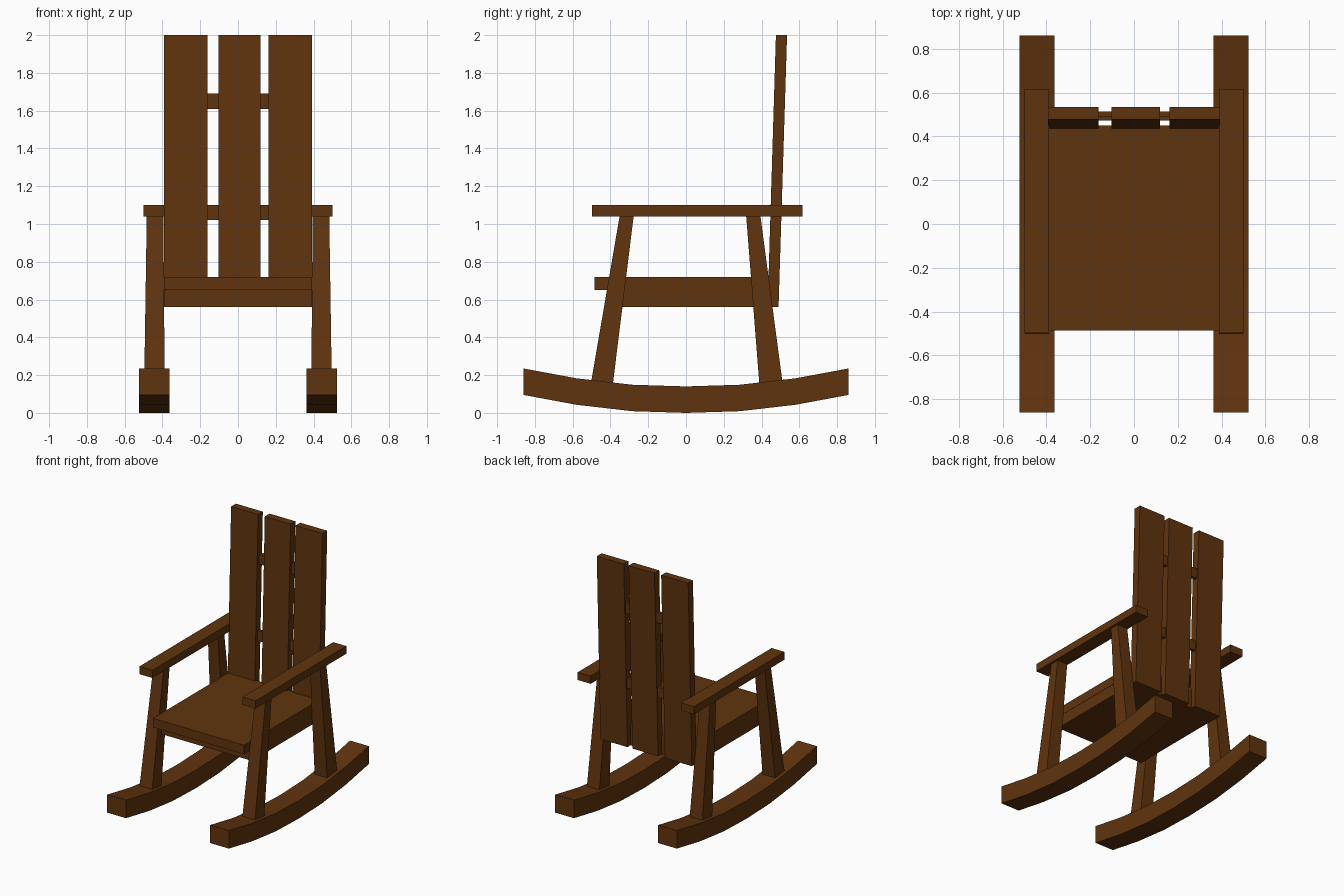
import bpy, bmesh

if "Cube" in bpy.data.objects:
    bpy.data.objects.remove(bpy.data.objects["Cube"])

wood = bpy.data.materials.new("brown wood")
wood.diffuse_color = (0.117, 0.034, 0.0044, 1)
wood.use_nodes = True
wood.node_tree.nodes["Principled BSDF"].inputs["Base Color"].default_value = wood.diffuse_color


def finish(name, bm):
    bmesh.ops.recalc_face_normals(bm, faces=bm.faces)
    me = bpy.data.meshes.new(name)
    bm.to_mesh(me)
    bm.free()
    me.materials.append(wood)
    ob = bpy.data.objects.new(name, me)
    bpy.context.collection.objects.link(ob)
    return ob


def tapered(name, bottom, top):
    """Box between two rectangles, each given as (x0, x1, y0, y1, z)."""
    bm = bmesh.new()
    rings = []
    for x0, x1, y0, y1, z in (bottom, top):
        rings.append([bm.verts.new((x, y, z)) for x, y in
                      ((x0, y0), (x1, y0), (x1, y1), (x0, y1))])
    a, b = rings
    bm.faces.new(a)
    bm.faces.new(b)
    for i in range(4):
        j = (i + 1) % 4
        bm.faces.new((a[i], a[j], b[j], b[i]))
    return finish(name, bm)


def box(name, x0, x1, y0, y1, z0, z1):
    return tapered(name, (x0, x1, y0, y1, z0), (x0, x1, y0, y1, z1))


def mirror(ob):
    ob.modifiers.new("mirror", 'MIRROR').use_axis[0] = True


# Rockers: curved profile swept across x
curve = [(-0.86, 0.095), (-0.58, 0.043), (-0.285, 0.009), (0, 0),
         (0.285, 0.009), (0.58, 0.043), (0.86, 0.095)]
bm = bmesh.new()
rows = [[bm.verts.new((x, y, z + h)) for x, h in
         ((0.362, 0), (0.523, 0), (0.523, 0.14), (0.362, 0.14))] for y, z in curve]
bm.faces.new(rows[0])
bm.faces.new(rows[-1])
for a, b in zip(rows, rows[1:]):
    for i in range(4):
        j = (i + 1) % 4
        bm.faces.new((a[i], a[j], b[j], b[i]))
mirror(finish("rocker", bm))

# Tapered, splayed legs, sunk slightly into the rockers
mirror(tapered("front_leg", (0.388, 0.497, -0.508, -0.39, 0.13),
               (0.395, 0.483, -0.35, -0.276, 1.05)))
mirror(tapered("back_leg", (0.388, 0.497, 0.39, 0.515, 0.13),
               (0.395, 0.483, 0.318, 0.393, 1.05)))

# Armrests
mirror(box("armrest", 0.388, 0.50, -0.498, 0.617, 1.04, 1.10))

# Seat board and the solid frame beneath it
box("seat", -0.392, 0.392, -0.485, 0.45, 0.65, 0.72)
box("seat_frame", -0.390, 0.390, -0.385, 0.45, 0.56, 0.65)

# Leaning back slats
for name, x0, x1 in (("left_slat", -0.393, -0.161), ("middle_slat", -0.103, 0.119),
                     ("right_slat", 0.161, 0.393)):
    tapered(name, (x0, x1, 0.432, 0.49, 0.56), (x0, x1, 0.476, 0.535, 2.0))

# Cross bars joining the slats
box("lower_cross_bar", -0.3, 0.3, 0.472, 0.495, 1.02, 1.10)
box("upper_cross_bar", -0.3, 0.3, 0.489, 0.514, 1.61, 1.69)
